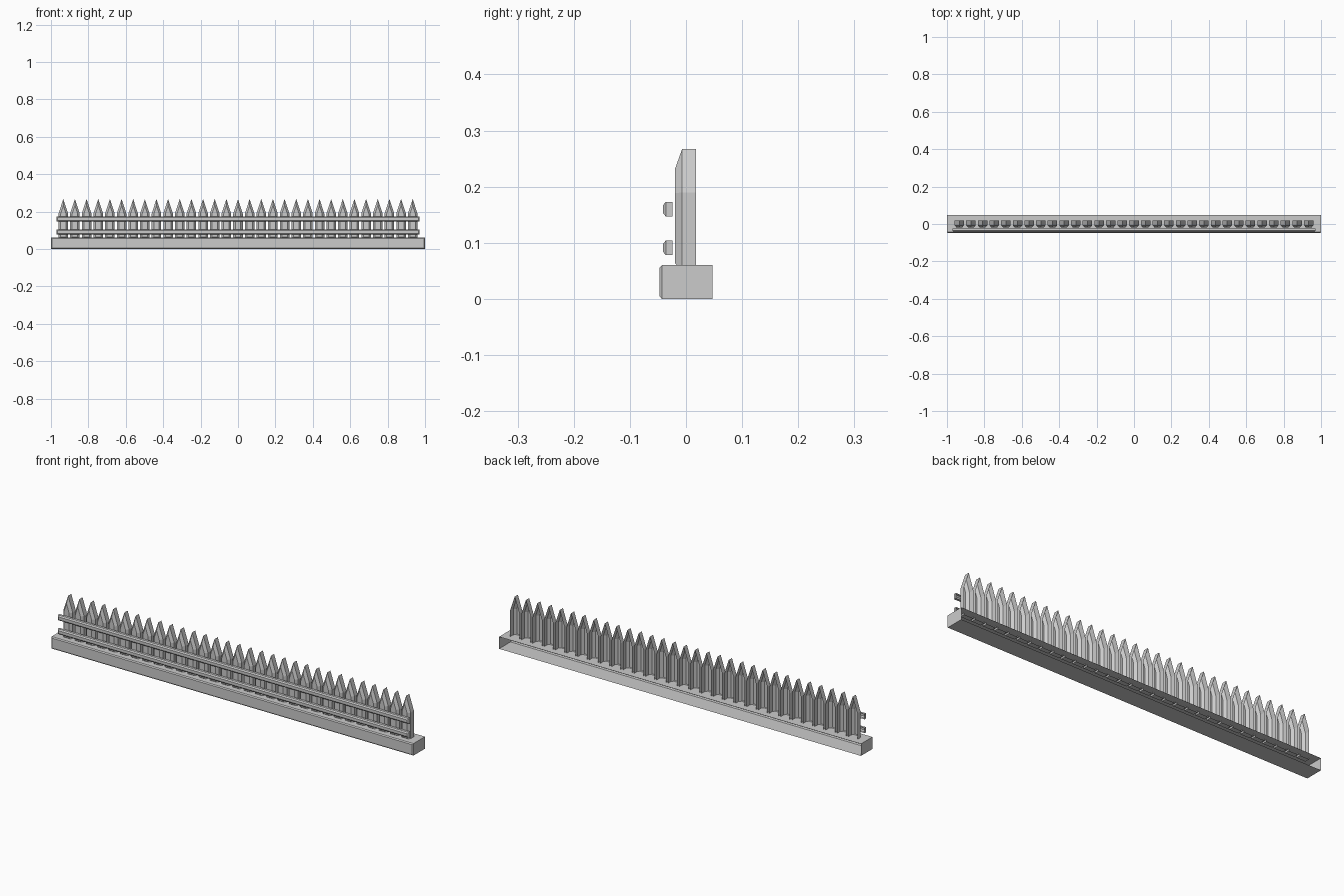
import bpy
from mathutils import Vector

if "Cube" in bpy.data.objects:
    bpy.data.objects.remove(bpy.data.objects["Cube"])


def inset_outline(pts, d):
    """Mitred inward offset of a counter-clockwise (x, z) outline."""
    out = []
    n = len(pts)
    for i in range(n):
        p = Vector(pts[i])
        a = (p - Vector(pts[i - 1])).normalized()
        b = (Vector(pts[(i + 1) % n]) - p).normalized()
        na, nb = Vector((-a.y, a.x)), Vector((-b.y, b.x))
        out.append(p + (na + nb) * (d / (1 + na.dot(nb))))
    return out


def shell(name, outline, y_back, y_mid, y_front, inset):
    """Outline extruded forwards with a bevelled front and an open back."""
    n = len(outline)
    rings = [(outline, y_back), (outline, y_mid),
             (inset_outline(outline, inset), y_front)]
    verts = [(p[0], y, p[1]) for pts, y in rings for p in pts]
    faces = [tuple(range(2 * n, 3 * n))]
    for r in range(2):
        for i in range(n):
            j = (i + 1) % n
            faces.append((r * n + i, r * n + j, (r + 1) * n + j, (r + 1) * n + i))
    mesh = bpy.data.meshes.new(name)
    mesh.from_pydata(verts, [], faces)
    obj = bpy.data.objects.new(name, mesh)
    bpy.context.collection.objects.link(obj)
    return obj


def rect(half_x, z0, z1):
    return [(-half_x, z0), (half_x, z0), (half_x, z1), (-half_x, z1)]


# long plinth
shell("base", rect(1.0, 0.0, 0.06), 0.0475, -0.043, -0.0475, 0.005)

# two horizontal rails in front of the pickets
for name, z in (("lower_rail", 0.091), ("upper_rail", 0.16)):
    shell(name, rect(0.97, z - 0.013, z + 0.013), -0.024, -0.036, -0.041, 0.006)

# row of pointed pickets
COUNT, FIRST, W = 31, -0.934, 0.0255
picket = shell("pickets",
               [(-W, 0.052), (W, 0.052), (W, 0.19), (0, 0.267), (-W, 0.19)],
               0.018, -0.007, -0.0195, 0.011)
picket.location.x = FIRST
row = picket.modifiers.new("row", 'ARRAY')
row.count = COUNT
row.use_relative_offset = False
row.use_constant_offset = True
row.constant_offset_displace = (-2 * FIRST / (COUNT - 1), 0, 0)
